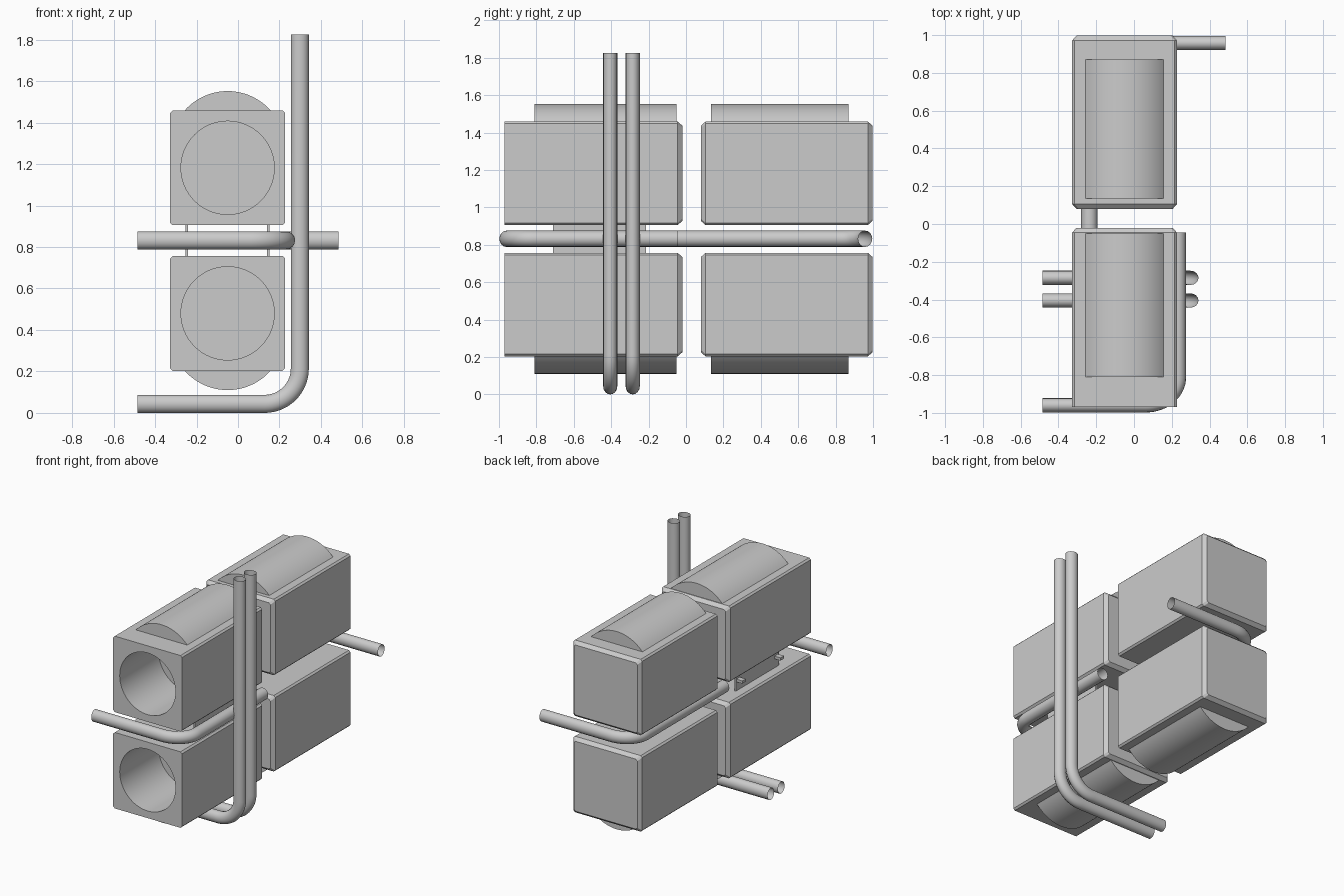
import bpy, bmesh, math
from mathutils import Vector

if "Cube" in bpy.data.objects:
    bpy.data.objects.remove(bpy.data.objects["Cube"])

CX = -0.05            # shared centre line of the cabinets
HALF = 0.277          # half width of a cabinet
SQUASH = 0.87         # pipes are slightly flattened along y


def add_object(name, bm, smooth=True):
    bmesh.ops.recalc_face_normals(bm, faces=bm.faces)
    me = bpy.data.meshes.new(name)
    bm.to_mesh(me)
    bm.free()
    ob = bpy.data.objects.new(name, me)
    bpy.context.collection.objects.link(ob)
    if smooth:
        activate(ob)
        bpy.ops.object.shade_smooth_by_angle(angle=math.radians(30))
    return ob


def activate(ob):
    bpy.ops.object.select_all(action='DESELECT')
    ob.select_set(True)
    bpy.context.view_layer.objects.active = ob


def loft(name, rings, smooth=True):
    """Closed solid through equal-length rings of points."""
    bm = bmesh.new()
    vs = [[bm.verts.new(p) for p in r] for r in rings]
    n = len(rings[0])
    for a, b in zip(vs, vs[1:]):
        for i in range(n):
            j = (i + 1) % n
            bm.faces.new((a[i], a[j], b[j], b[i]))
    bm.faces.new(vs[0])
    bm.faces.new(vs[-1])
    return add_object(name, bm, smooth)


def box(name, x0, x1, y0, y1, z0, z1):
    ring = lambda y: [(x0, y, z0), (x1, y, z0), (x1, y, z1), (x0, y, z1)]
    return loft(name, [ring(y0), ring(y1)], False)


def circle(y, z, r, n=64):
    return [(CX + r * math.cos(2 * math.pi * i / n), y,
             z + r * math.sin(2 * math.pi * i / n)) for i in range(n)]


def cabinet(name, zc, sections):
    """Chamfered box; sections are (y, inset)."""
    rings = []
    for y, inset in sections:
        h, c = HALF - inset, 0.012
        pts = [(h, -h + c), (h, h - c), (h - c, h), (-h + c, h),
               (-h, h - c), (-h, -h + c), (-h + c, -h), (h - c, -h)]
        rings.append([(CX + x, y, zc + z) for x, z in pts])
    return loft(name, rings, False)


def dome(name, zc, up, y0, y1):
    """Shallow cylinder segment bulging out of the cabinet."""
    w, sag, n = 0.207, 0.093, 24
    r = (w * w + sag * sag) / (2 * sag)
    a = math.asin(w / r)
    pts = [(-w, -0.02)]
    for i in range(n + 1):
        t = -a + 2 * a * i / n
        pts.append((r * math.sin(t), r * math.cos(t) - r + sag))
    pts.append((w, -0.02))
    ring = lambda y: [(CX + x, y, zc + up * (HALF + z)) for x, z in pts]
    return loft(name, [ring(y0), ring(y1)])


def pipe(name, start, corner, end, bend):
    """Open tube with one rounded right-angle bend."""
    s, c, e = Vector(start), Vector(corner), Vector(end)
    for v in (s, c, e):
        v.y /= SQUASH
    u, w = (s - c).normalized(), (e - c).normalized()
    centre = c + (u + w) * bend
    pts = [s]
    for i in range(17):
        t = math.pi / 2 * i / 16
        pts.append(centre - w * bend * math.cos(t) - u * bend * math.sin(t))
    pts.append(e)
    cu = bpy.data.curves.new(name, 'CURVE')
    cu.dimensions = '3D'
    cu.bevel_depth = 0.0435
    cu.bevel_resolution = 6
    sp = cu.splines.new('POLY')
    sp.points.add(len(pts) - 1)
    for p, v in zip(sp.points, pts):
        p.co = (*v, 1)
    ob = bpy.data.objects.new(name, cu)
    ob.scale.y = SQUASH
    bpy.context.collection.objects.link(ob)
    activate(ob)
    bpy.ops.object.convert(target='MESH')
    bpy.ops.object.shade_smooth_by_angle(angle=math.radians(30))
    return ob


# cabinets, domes, bores and screws, upper and lower
for level, zc, up in (("upper", 1.182, 1), ("lower", 0.48, -1)):
    front = cabinet(level + "_front_cabinet", zc,
                    [(-0.97, 0), (-0.045, 0), (-0.02, 0.022)])
    cabinet(level + "_back_cabinet", zc,
            [(0.08, 0.022), (0.105, 0), (0.972, 0), (0.997, 0.022)])
    dome(level + "_front_dome", zc, up, -0.81, -0.05)
    dome(level + "_back_dome", zc, up, 0.135, 0.87)

    # blind round opening in the front face
    cutter = loft("bore_cutter", [circle(-1.1, zc, 0.225), circle(-0.52, zc, 0.225)])
    cutter.hide_render = True
    mod = front.modifiers.new("bore", 'BOOLEAN')
    mod.object = cutter
    mod.operation = 'DIFFERENCE'
    mod.solver = 'EXACT'
    activate(front)
    bpy.ops.object.modifier_apply(modifier="bore")
    bpy.data.objects.remove(cutter)
    bpy.ops.object.shade_smooth_by_angle(angle=math.radians(30))

    # small screws around the opening
    bm = bmesh.new()
    for sx in (-1, 0, 1):
        for sz in (-1, 0, 1):
            if sx or sz:
                ring = [(x + sx * 0.25, z + sz * 0.25) for x, z in
                        [(0.006 * math.cos(k * math.pi / 4),
                          0.006 * math.sin(k * math.pi / 4)) for k in range(8)]]
                bm.faces.new([bm.verts.new((CX + x, -0.971, zc + z)) for x, z in ring])
    add_object(level + "_screws", bm, False)

# pair of upright pipes that turn under the cabinets
for i, y in enumerate((-0.405, -0.285)):
    pipe("upright_pipe_%d" % (i + 1), (0.298, y, 1.825), (0.298, y, 0.0435),
         (-0.485, y, 0.0435), 0.17)

# level pipes between the cabinet rows
pipe("front_level_pipe", (-0.485, -0.96, 0.832), (0.232, -0.96, 0.832),
     (0.232, -0.045, 0.832), 0.17)
pipe("back_level_pipe", (0.485, 0.958, 0.832), (-0.236, 0.958, 0.832),
     (-0.236, -0.1, 0.832), 0.17)

# spacer plates joining the front cabinets
for side, x in (("left", -0.246), ("right", 0.146)):
    box(side + "_spacer_plate", x - 0.006, x + 0.006, -0.71, -0.215, 0.75, 0.91)
for i, y in enumerate((-0.7, -0.26)):
    box("spacer_tab_%d" % (i + 1), -0.3, -0.245, y, y + 0.04, 0.822, 0.842)
